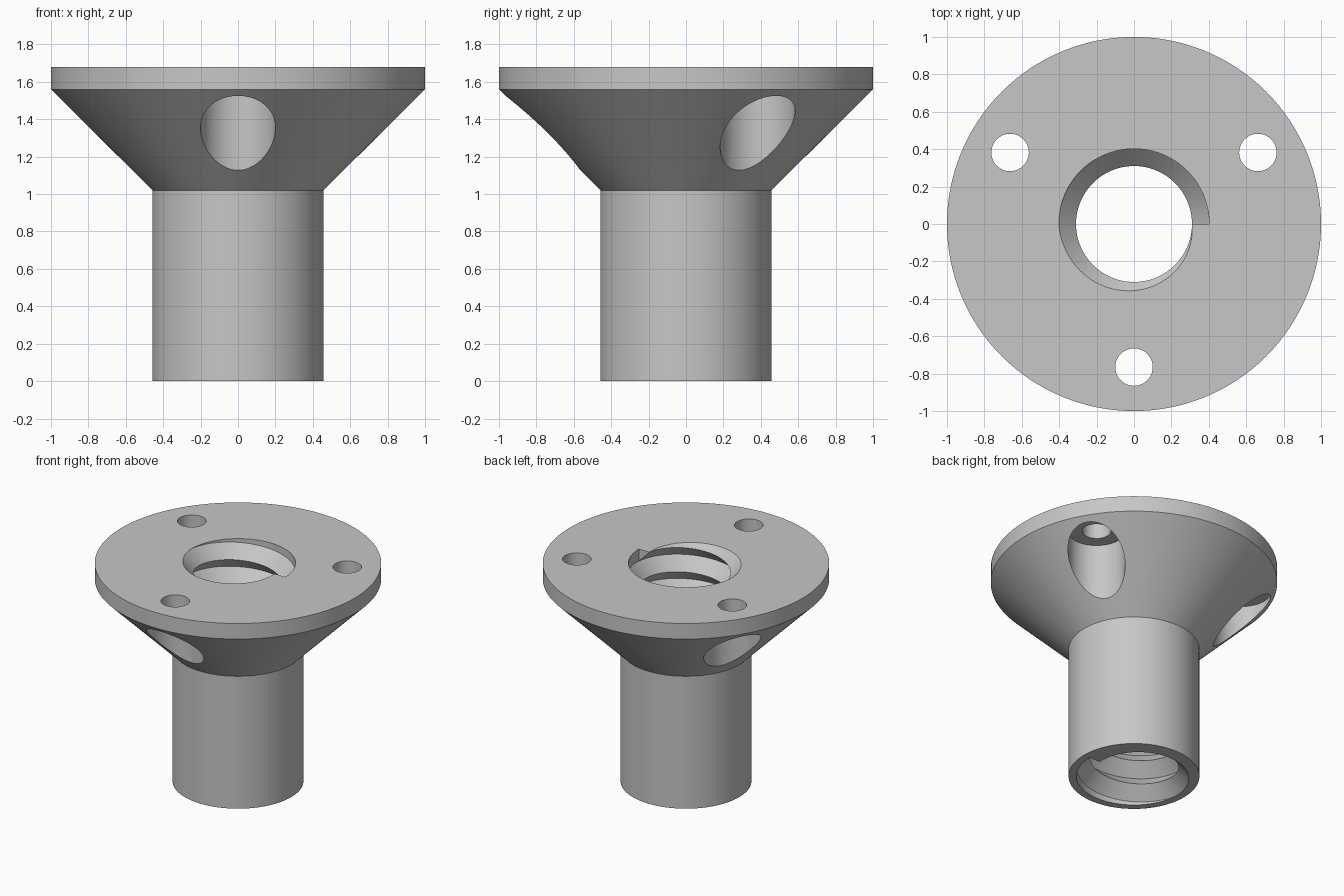
import bpy
import bmesh
from math import cos, sin, pi, radians

old = bpy.data.objects.get("Cube")
if old:
    bpy.data.objects.remove(old, do_unlink=True)

HEIGHT, FLANGE_Z, NECK_Z = 1.68, 1.56, 1.02
RIM, NECK, MAJOR, MINOR = 1.0, 0.457, 0.402, 0.31
TURNS = 9
PITCH = HEIGHT / TURNS

grey = bpy.data.materials.new("light_grey")
grey.use_nodes = True
colour = (0.57, 0.57, 0.57, 1)
grey.diffuse_color = colour
grey.node_tree.nodes["Principled BSDF"].inputs["Base Color"].default_value = colour


def sweep(name, rings, closed):
    """Skin a list of equal point loops; join last to first, or cap the ends."""
    bm = bmesh.new()
    loops = [[bm.verts.new(p) for p in ring] for ring in rings]
    n = len(loops[0])
    pairs = list(zip(loops, loops[1:]))
    if closed:
        pairs.append((loops[-1], loops[0]))
    else:
        bm.faces.new(loops[0])
        bm.faces.new(loops[-1])
    for a, b in pairs:
        for i in range(n):
            j = (i + 1) % n
            bm.faces.new((a[i], a[j], b[j], b[i]))
    bmesh.ops.remove_doubles(bm, verts=bm.verts, dist=1e-5)
    bmesh.ops.recalc_face_normals(bm, faces=bm.faces)
    mesh = bpy.data.meshes.new(name)
    bm.to_mesh(mesh)
    bm.free()
    mesh.materials.append(grey)
    obj = bpy.data.objects.new(name, mesh)
    bpy.context.collection.objects.link(obj)
    return obj


def section(profile, a):
    return [(r * cos(a), r * sin(a), z) for r, z in profile]


def lathe(name, profile, steps):
    return sweep(name, [section(profile, 2 * pi * i / steps) for i in range(steps)], True)


def activate(obj):
    bpy.ops.object.select_all(action="DESELECT")
    obj.select_set(True)
    bpy.context.view_layer.objects.active = obj


# Tube, cone and flange in one turned profile
body = lathe("flanged_body", [(NECK, 0), (NECK, NECK_Z), (RIM, FLANGE_Z), (RIM, HEIGHT),
                              (MAJOR, HEIGHT), (MAJOR, 0)], 128)

# Three screw holes with wide pockets under the flange
for k in range(3):
    a = radians(30 + 120 * k)
    cutter = lathe("hole_cutter", [(0, 0.8), (0.2, 0.8), (0.2, FLANGE_Z), (0.1, FLANGE_Z),
                                   (0.1, 1.8), (0, 1.8)], 64)
    cutter.location = (0.765 * cos(a), 0.765 * sin(a), 0)
    cutter.hide_render = True
    activate(body)
    mod = body.modifiers.new("hole", "BOOLEAN")
    mod.operation = "DIFFERENCE"
    mod.solver = "EXACT"
    mod.object = cutter
    bpy.ops.object.modifier_apply(modifier=mod.name)
    bpy.data.objects.remove(cutter, do_unlink=True)


# Right-handed internal thread, trimmed flush with both ends
def thread_section(z):
    half = PITCH / 2
    low, high = max(z - half, 0), min(z + half, HEIGHT)
    flank = (MAJOR - MINOR) / half
    wall = MAJOR + 0.004
    return [(wall, low), (MINOR + flank * (z - low), low), (MINOR, z),
            (MINOR + flank * (high - z), high), (wall, high)]


STEPS = 96
total = TURNS * STEPS
rings = [section(thread_section(HEIGHT * i / total), 2 * pi * i / STEPS)
         for i in range(total + 1)]
thread = sweep("inner_thread", rings, False)

for obj in (body, thread):
    activate(obj)
    bpy.ops.object.shade_smooth_by_angle(angle=radians(30))
